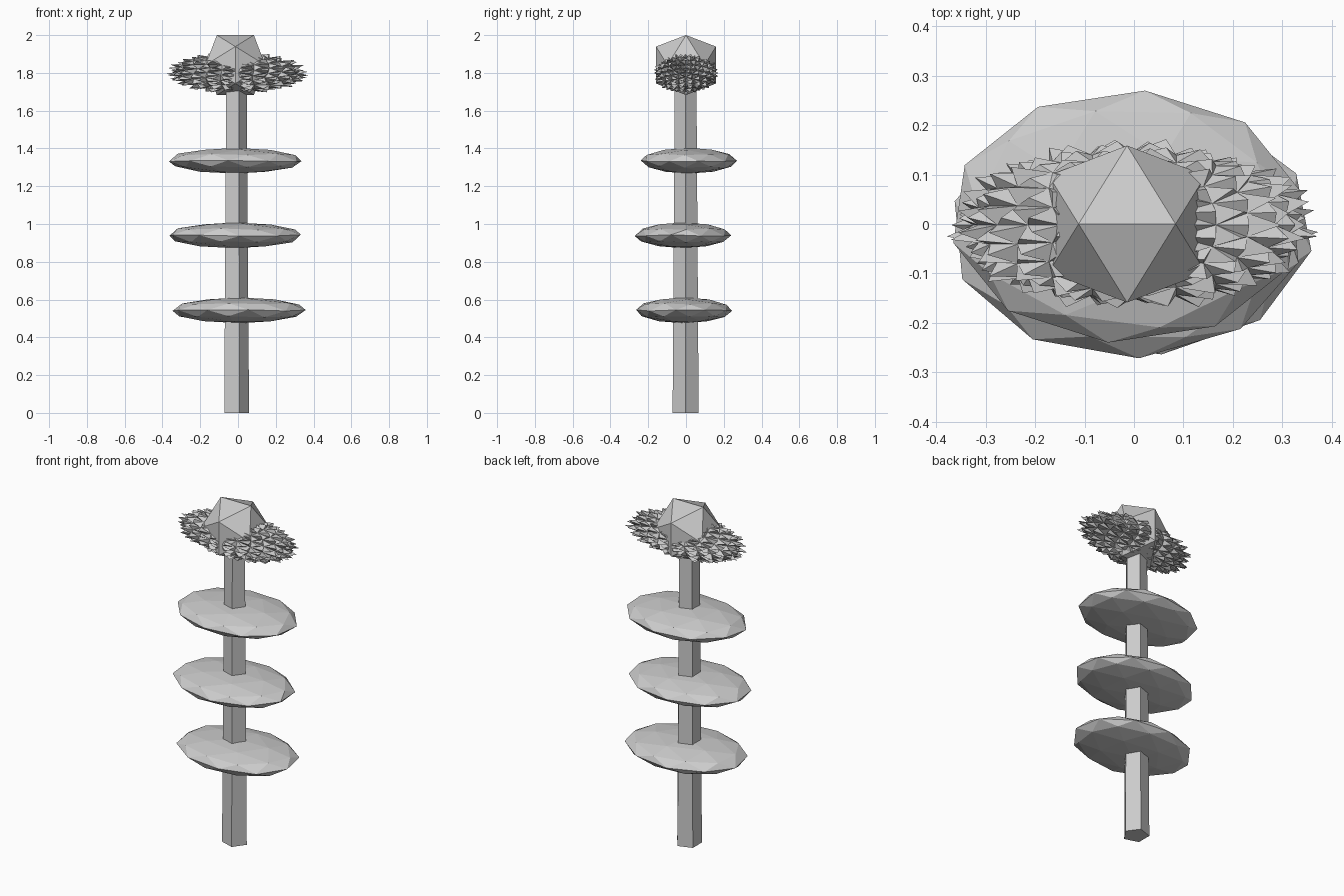
import bpy, bmesh, math, random
from mathutils import Matrix, Vector

if "Cube" in bpy.data.objects:
    bpy.data.objects.remove(bpy.data.objects["Cube"])

random.seed(4)
CX, CY = -0.014, -0.002


def finish(bm, name):
    bmesh.ops.recalc_face_normals(bm, faces=bm.faces)
    me = bpy.data.meshes.new(name)
    bm.to_mesh(me)
    bm.free()
    ob = bpy.data.objects.new(name, me)
    bpy.context.collection.objects.link(ob)
    return ob


# Tapered five-sided trunk
bm = bmesh.new()
bmesh.ops.create_cone(bm, cap_ends=True, segments=5, radius1=0.0725, radius2=0.06, depth=1.8,
                      matrix=Matrix.Translation((CX, CY, 0.9)) @ Matrix.Rotation(-math.pi / 2, 4, 'Z'))
finish(bm, "trunk")


# Flattened faceted foliage discs
def disc(name, x, y, z, turn):
    bm = bmesh.new()
    bmesh.ops.create_icosphere(bm, subdivisions=2, radius=1)
    bmesh.ops.rotate(bm, verts=bm.verts, matrix=Matrix.Rotation(math.radians(turn), 3, 'Z'))
    for v in bm.verts:
        v.co.z += random.uniform(-0.06, 0.06) * (1 - abs(v.co.z))
        v.co = Vector((x + v.co.x * 0.358, y + v.co.y * 0.256, z + v.co.z * 0.068))
    finish(bm, name)


disc("lower_foliage", 0.006, -0.01, 0.543, 8)
disc("middle_foliage", -0.015, -0.016, 0.94, 4)
disc("upper_foliage", -0.015, 0.015, 1.335, -6)

# Spiky crown: every facet of a stretched sphere is raised to a point
bm = bmesh.new()
bmesh.ops.create_icosphere(bm, subdivisions=3, radius=0.88)
bmesh.ops.rotate(bm, verts=bm.verts, matrix=Matrix.Rotation(math.pi / 2, 3, 'Y'))
tips = bmesh.ops.poke(bm, faces=bm.faces[:])["verts"]
for v in tips:
    v.co = v.co.normalized() * random.uniform(0.94, 1.06)
for v in bm.verts:
    v.co = Vector((-0.003 + v.co.x * 0.365, CY + v.co.y * 0.168, 1.8 + v.co.z * 0.108))
finish(bm, "spiky_crown")

# Icosahedron on top, lying edge-up
a = 0.098
b = a * (1 + math.sqrt(5)) / 2
bm = bmesh.new()
for s in (-1, 1):
    for t in (-1, 1):
        for p in ((s * a, 0, t * b), (0, s * b, t * a), (s * b, t * a, 0)):
            bm.verts.new(Vector(p) + Vector((CX, 0, 2 - b)))
bmesh.ops.convex_hull(bm, input=bm.verts)
finish(bm, "top_bud")
